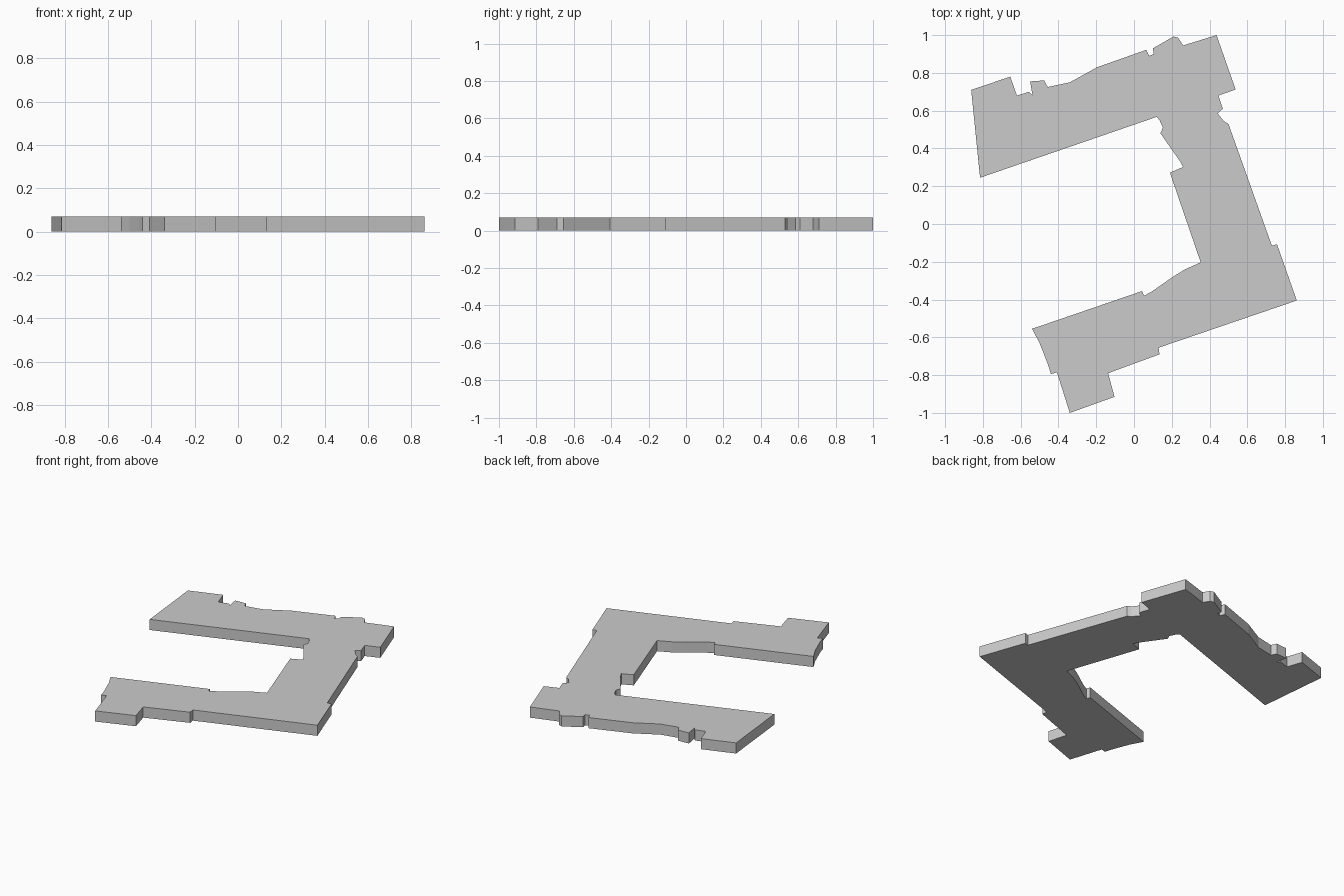
import bpy, bmesh

HEIGHT = 0.07

# Building footprint, traced clockwise from the north-west corner
north_side = [(-.862, .71), (-.655, .78), (-.62, .68), (-.555, .70), (-.537, .68),
              (-.55, .755), (-.475, .76), (-.457, .725), (-.34, .75), (-.195, .83),
              (.065, .922), (.08, .89), (.105, .90), (.10, .93), (.21, .993),
              (.235, .985), (.26, .945), (.437, 1.0)]
east_side = [(.538, .712), (.447, .68), (.47, .61), (.443, .585), (.475, .545),
             (.50, .53), (.73, -.115), (.757, -.107), (.862, -.405)]
south_side = [(.13, -.655), (.135, -.69), (-.137, -.79), (-.125, -.835),
              (-.103, -.915), (-.34, -1.0), (-.408, -.785), (-.44, -.795),
              (-.455, -.745), (-.50, -.63), (-.54, -.555)]
courtyard = [(.043, -.355), (.053, -.38), (.095, -.357), (.205, -.28), (.27, -.24),
             (.353, -.203), (.19, .272), (.26, .302), (.245, .33), (.14, .48),
             (.153, .51), (.135, .55), (.12, .567), (-.815, .245)]
outline = north_side + east_side + south_side + courtyard

# Flat floor plate extruded up to roof height
bm = bmesh.new()
base = bm.faces.new([bm.verts.new((x, y, 0)) for x, y in outline])
ext = bmesh.ops.extrude_face_region(bm, geom=[base], use_keep_orig=True)
top = [v for v in ext["geom"] if isinstance(v, bmesh.types.BMVert)]
bmesh.ops.translate(bm, verts=top, vec=(0, 0, HEIGHT))
bmesh.ops.triangulate(bm, faces=[f for f in bm.faces if len(f.verts) > 4])
bmesh.ops.recalc_face_normals(bm, faces=bm.faces)

mesh = bpy.data.meshes.new("building_block")
bm.to_mesh(mesh)
bm.free()
bpy.context.collection.objects.link(bpy.data.objects.new("building_block", mesh))
